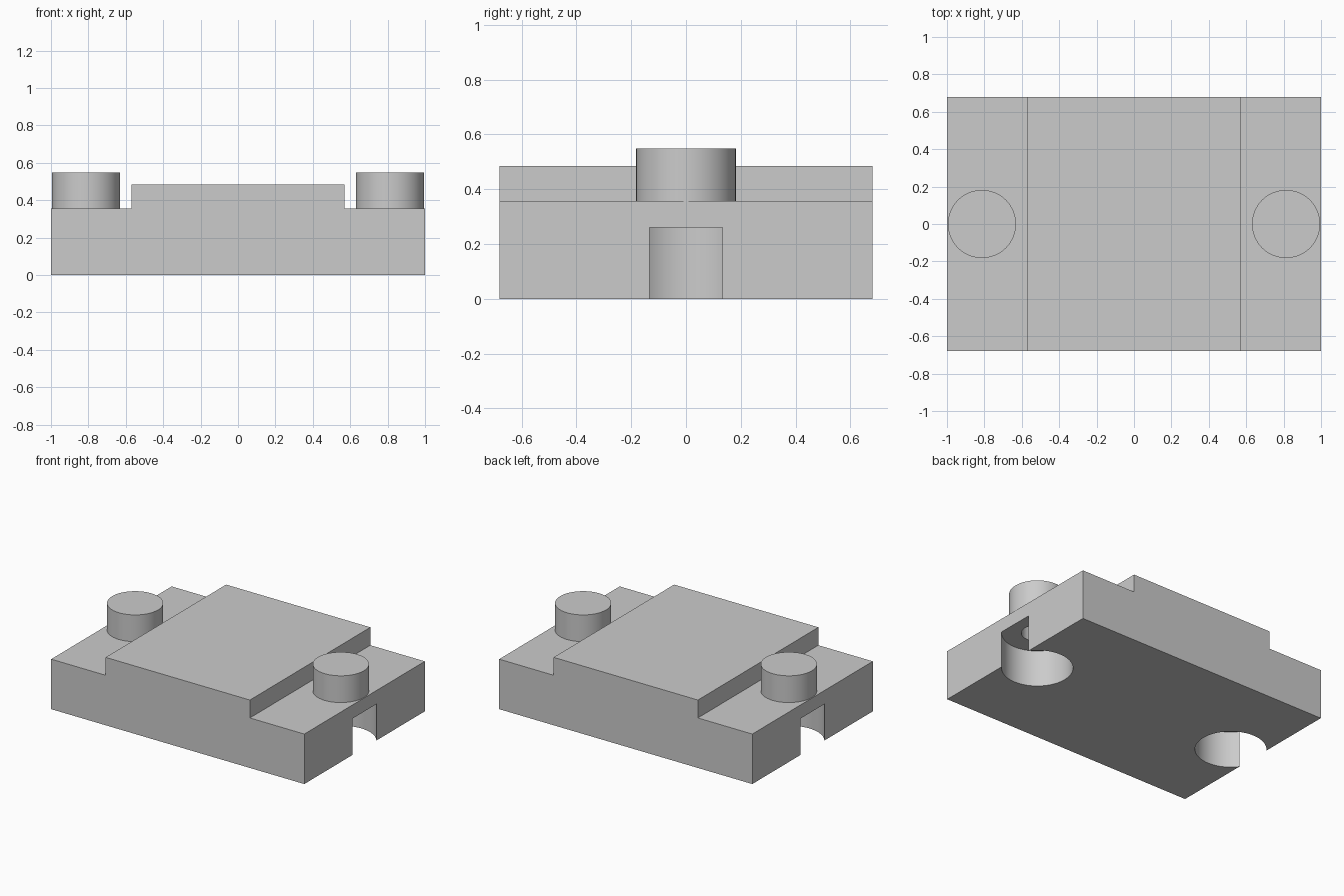
import bpy
import bmesh

cube = bpy.data.objects.get("Cube")
if cube:
    bpy.data.objects.remove(cube, do_unlink=True)

grey = bpy.data.materials.new("plain grey")
grey.use_nodes = True
colour = (0.6, 0.6, 0.6, 1)
grey.diffuse_color = colour
grey.node_tree.nodes["Principled BSDF"].inputs["Base Color"].default_value = colour

HALF_DEPTH = 0.68
LEDGE = 0.357
TOP = 0.485
STEP = 0.57
STUD_X = 0.813


def select(obj):
    bpy.ops.object.select_all(action="DESELECT")
    obj.select_set(True)
    bpy.context.view_layer.objects.active = obj


def cylinder(name, x, radius, bottom, top):
    bpy.ops.mesh.primitive_cylinder_add(
        vertices=64, radius=radius, depth=top - bottom,
        location=(x, 0, (bottom + top) / 2))
    obj = bpy.context.object
    obj.name = name
    obj.data.materials.append(grey)
    return obj


def cut(target, cutter):
    select(target)
    mod = target.modifiers.new("cut", "BOOLEAN")
    mod.operation = "DIFFERENCE"
    mod.solver = "EXACT"
    mod.object = cutter
    bpy.ops.object.modifier_apply(modifier=mod.name)
    bpy.data.objects.remove(cutter, do_unlink=True)


# Stepped block: front profile extruded to the back
profile = [(-1, 0), (1, 0), (1, LEDGE), (STEP, LEDGE), (STEP, TOP),
           (-STEP, TOP), (-STEP, LEDGE), (-1, LEDGE)]
bm = bmesh.new()
front = bm.faces.new([bm.verts.new((x, -HALF_DEPTH, z)) for x, z in profile])
back = bmesh.ops.extrude_face_region(bm, geom=[front])["geom"]
bmesh.ops.translate(bm, vec=(0, 2 * HALF_DEPTH, 0),
                    verts=[v for v in back if isinstance(v, bmesh.types.BMVert)])
bmesh.ops.recalc_face_normals(bm, faces=bm.faces)
mesh = bpy.data.meshes.new("stepped_block")
bm.to_mesh(mesh)
bm.free()
mesh.materials.append(grey)
block = bpy.data.objects.new("stepped_block", mesh)
bpy.context.collection.objects.link(block)

# Each end: underside pocket open to the side, bolt hole, and stud on the ledge
for side, name in ((-1, "right"), (1, "left")):
    x = side * STUD_X
    cut(block, cylinder("pocket_cutter", x, 0.23, -0.1, 0.26))
    cut(block, cylinder("hole_cutter", x, 0.103, 0.2, LEDGE + 0.1))
    stud = cylinder(name + "_stud", x, 0.182, LEDGE, 0.548)
    select(stud)
    bpy.ops.object.shade_smooth_by_angle()

select(block)
bpy.ops.object.shade_smooth_by_angle()
